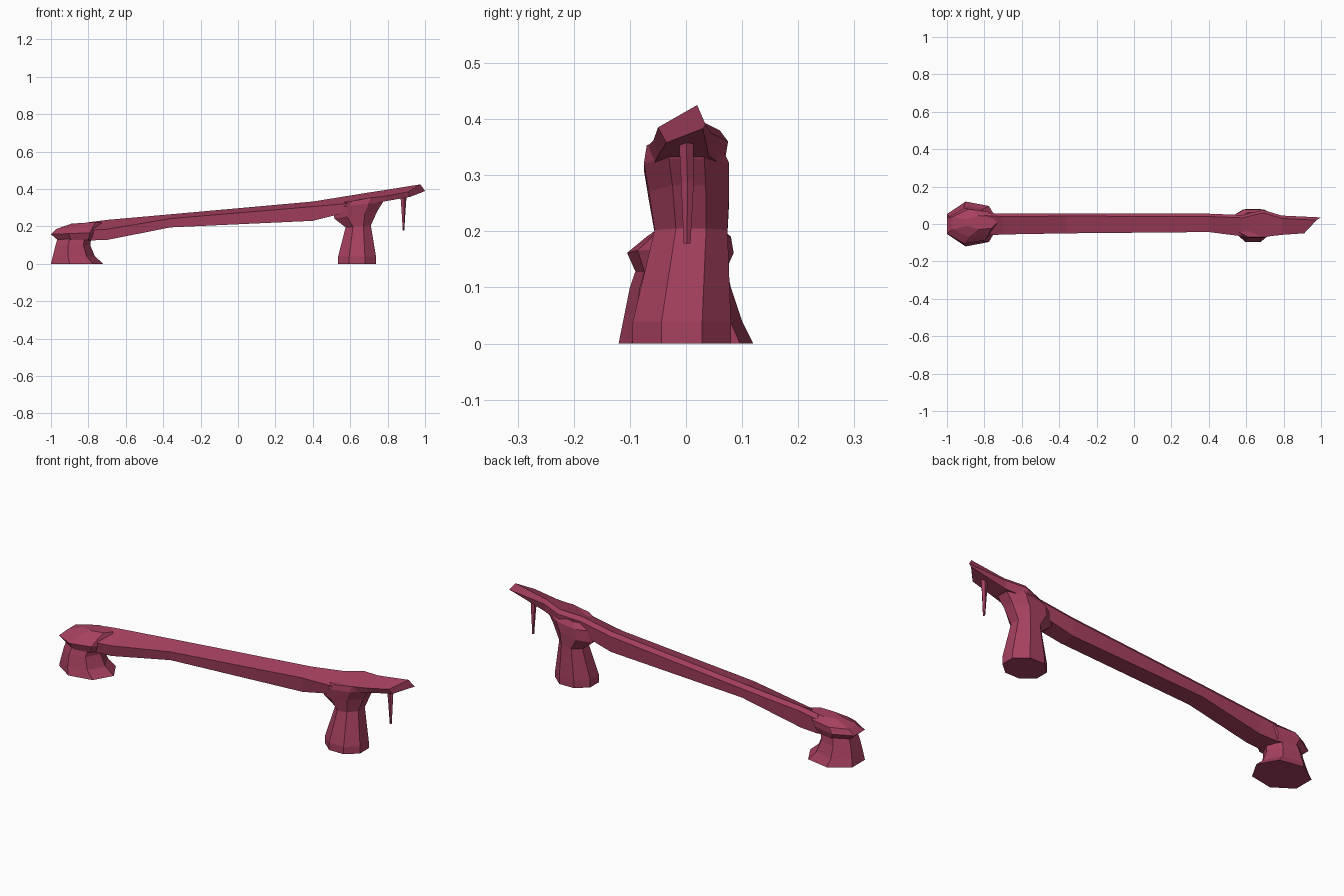
import bpy, bmesh, math

mat = bpy.data.materials.new("dusty crimson rock")
mat.diffuse_color = (0.385, 0.052, 0.115, 1)


def loft(name, rings):
    """Skin a list of equal-length rings and cap both ends."""
    bm = bmesh.new()
    vs = [[bm.verts.new(p) for p in r] for r in rings]
    n = len(vs[0])
    for a, b in zip(vs, vs[1:]):
        for i in range(n):
            j = (i + 1) % n
            bm.faces.new((a[i], a[j], b[j], b[i]))
    bm.faces.new(vs[0])
    bm.faces.new(vs[-1])
    bmesh.ops.recalc_face_normals(bm, faces=bm.faces)
    me = bpy.data.meshes.new(name)
    bm.to_mesh(me)
    bm.free()
    me.materials.append(mat)
    ob = bpy.data.objects.new(name, me)
    bpy.context.collection.objects.link(ob)
    return ob


def beam_ring(x, yf, yb, zb, zf, zt):
    """Five-sided section: slanted top, narrow chamfer along the back edge."""
    return [(x, yf * 0.85, zb), (x, yf, zf), (x, yb - 0.015, zt),
            (x, yb, zt - 0.02), (x, yb * 0.9, zb)]


def pillar_ring(z, x0, x1, y0, y1, tilt=0.0, n=7, turn=0.0):
    """Polygon stretched to fill the box x0..x1, y0..y1; tilt raises the +x side."""
    pts = [(math.cos(turn + i * math.tau / n), math.sin(turn + i * math.tau / n))
           for i in range(n)]
    lx, hx = min(p[0] for p in pts), max(p[0] for p in pts)
    ly, hy = min(p[1] for p in pts), max(p[1] for p in pts)
    out = []
    for px, py in pts:
        u, v = (px - lx) / (hx - lx), (py - ly) / (hy - ly)
        out.append((x0 + u * (x1 - x0), y0 + v * (y1 - y0), z + tilt * (u - 0.5)))
    return out


# long sloping span, ending in a skewed broken tip
span = [beam_ring(*s) for s in (
    (-0.80, -0.062, 0.060, 0.125, 0.180, 0.222),
    (-0.70, -0.056, 0.055, 0.128, 0.185, 0.235),
    (-0.36, -0.050, 0.057, 0.195, 0.242, 0.265),
    (0.40, -0.043, 0.055, 0.230, 0.306, 0.333),
    (0.58, -0.066, 0.048, 0.275, 0.322, 0.362),
    (0.69, -0.070, 0.075, 0.315, 0.350, 0.380),
    (0.79, -0.058, 0.045, 0.335, 0.362, 0.395))]
span.append([(0.92, -0.035, 0.358), (0.91, -0.050, 0.385), (0.975, 0.02, 0.425),
             (1.0, 0.035, 0.39), (0.985, 0.03, 0.383)])
loft("sloping_span", span)

# low rounded head and flared foot at the left end
loft("left_foot", [
    pillar_ring(0.0, -1.0, -0.72, -0.12, 0.12),
    pillar_ring(0.04, -0.99, -0.765, -0.112, 0.10),
    pillar_ring(0.10, -0.975, -0.79, -0.10, 0.08),
    pillar_ring(0.135, -0.965, -0.785, -0.088, 0.072)])
loft("left_head", [
    pillar_ring(0.128, -0.965, -0.76, -0.09, 0.07),
    pillar_ring(0.163, -1.0, -0.74, -0.105, 0.085, 0.01),
    pillar_ring(0.192, -0.97, -0.73, -0.07, 0.08, 0.01),
    pillar_ring(0.22, -0.89, -0.73, -0.03, 0.045, 0.01)])

# right pillar: block foot, tapering shaft, flared capital
t = math.pi / 8
loft("right_pillar", [
    pillar_ring(0.0, 0.535, 0.738, -0.095, 0.08, 0, 8, t),
    pillar_ring(0.038, 0.535, 0.738, -0.095, 0.08, 0, 8, t),
    pillar_ring(0.20, 0.575, 0.71, -0.056, 0.074, 0.01, 8, t),
    pillar_ring(0.262, 0.515, 0.745, -0.066, 0.077, 0.04, 8, t),
    pillar_ring(0.315, 0.51, 0.775, -0.075, 0.077, 0.03, 8, t),
    pillar_ring(0.345, 0.54, 0.78, -0.07, 0.062, 0.04, 8, t)])

# hanging spike under the tip
loft("hanging_spike", [
    pillar_ring(0.372, 0.868, 0.902, -0.013, 0.013, 0, 5),
    pillar_ring(0.29, 0.874, 0.896, -0.009, 0.014, 0, 5),
    pillar_ring(0.178, 0.881, 0.889, -0.004, 0.008, 0, 5)])
